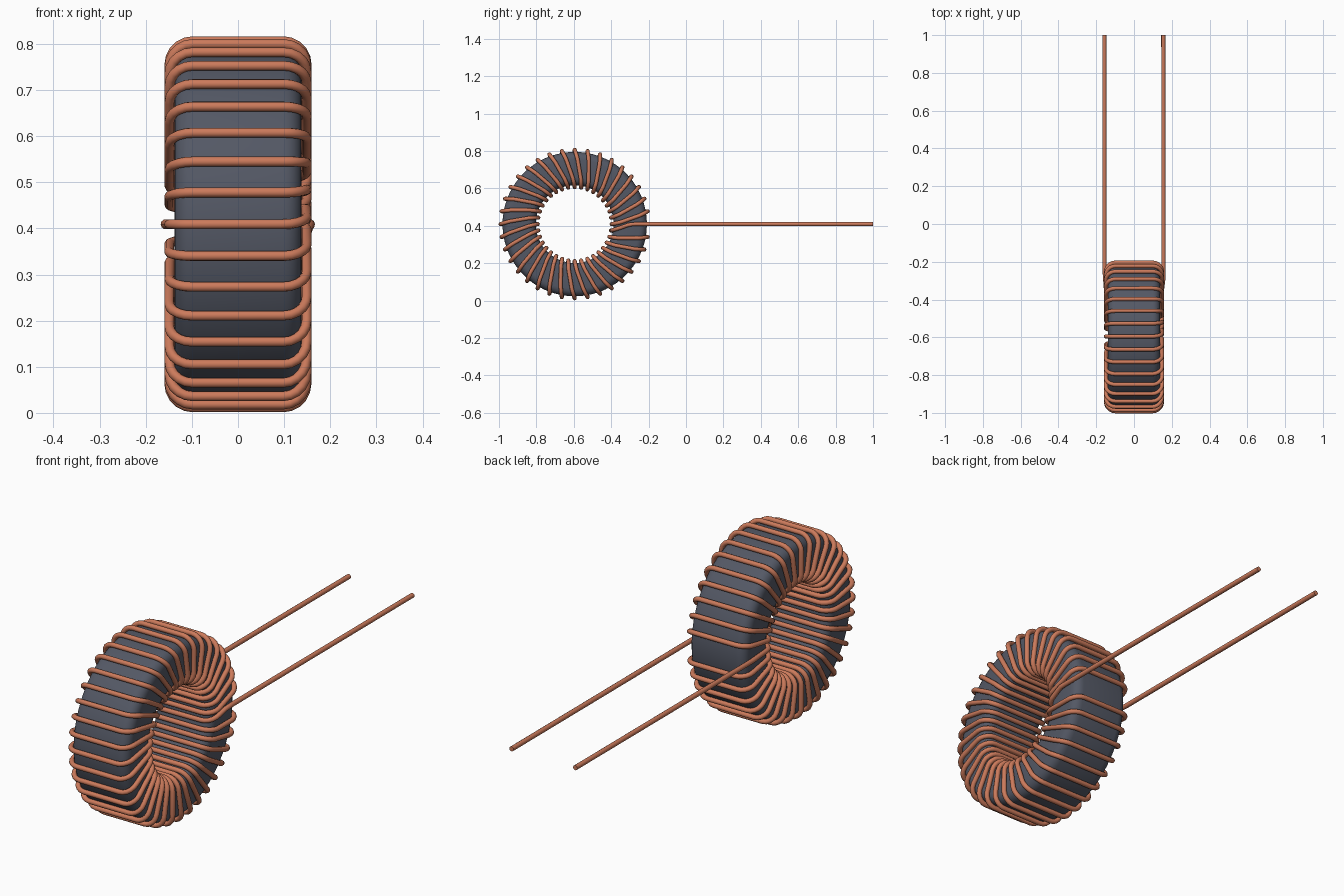
import bpy, bmesh, math
from mathutils import Vector, Matrix

if "Cube" in bpy.data.objects:
    bpy.data.objects.remove(bpy.data.objects["Cube"])

CY, CZ = -0.595, 0.409          # ring centre, axis along x
R_IN, R_OUT = 0.208, 0.386      # core radii
HALF, FILLET = 0.138, 0.04      # core half width and edge rounding
WIRE = 0.0108
SLOTS = 36
STEP = math.tau / SLOTS


def material(name, rgb):
    m = bpy.data.materials.new(name)
    m.use_nodes = True
    m.diffuse_color = (*rgb, 1)
    m.node_tree.nodes["Principled BSDF"].inputs["Base Color"].default_value = (*rgb, 1)
    return m


copper = material("copper", (0.60, 0.195, 0.105))
ferrite = material("dark grey ferrite", (0.088, 0.098, 0.13))


def corner(r, x, rad, start, n=5):
    """Quarter arc in the (radius, x) section, turning clockwise from start degrees."""
    return [(r + rad * math.cos(math.radians(start - 90 * i / n)),
             x + rad * math.sin(math.radians(start - 90 * i / n))) for i in range(n + 1)]


def section(offset):
    """Four rounded corners: inner -x, inner +x, outer +x, outer -x."""
    rad, a, b, h = FILLET + offset, R_IN + FILLET, R_OUT - FILLET, HALF - FILLET
    return [corner(a, -h, rad, 270), corner(a, h, rad, 180),
            corner(b, h, rad, 90), corner(b, -h, rad, 0)]


def place(r, x, ang):
    return Vector((x, CY + r * math.cos(ang), CZ + r * math.sin(ang)))


def finish(ob, mat):
    ob.data.materials.clear()
    ob.data.materials.append(mat)
    bpy.ops.object.select_all(action="DESELECT")
    ob.select_set(True)
    bpy.context.view_layer.objects.active = ob


# Ring core: rounded rectangle spun about the x axis
bm = bmesh.new()
vs = [bm.verts.new(place(r, x, 0)) for c in section(0) for r, x in c]
es = [bm.edges.new((vs[i], vs[(i + 1) % len(vs)])) for i in range(len(vs))]
bmesh.ops.spin(bm, geom=vs + es, cent=(0, CY, CZ), axis=(1, 0, 0),
               angle=math.tau, steps=72, use_merge=True)
bmesh.ops.remove_doubles(bm, verts=bm.verts, dist=1e-4)
bmesh.ops.recalc_face_normals(bm, faces=bm.faces)
mesh = bpy.data.meshes.new("ring_core")
bm.to_mesh(mesh)
bm.free()
core = bpy.data.objects.new("ring_core", mesh)
bpy.context.collection.objects.link(core)
finish(core, ferrite)
bpy.ops.object.shade_smooth_by_angle(angle=math.radians(40))

# Winding path: straight lead, 35 turns, second lead
in_neg, in_pos, out_pos, out_neg = section(WIRE)
ri, ro = R_IN - WIRE, R_OUT + WIRE
path = [Vector((-0.157, 1.0, CZ)), Vector((-0.157, CY + 0.36, CZ))]
path += [place(r, x, 0) for r, x in in_neg]
for k in range(1, SLOTS):
    base = (k - 1) * STEP
    # the +x face carries the advance to the next slot
    path += [place(r, x, base + STEP * (r - ri) / (ro - ri)) for r, x in in_pos + out_pos]
    path += [place(r, x, k * STEP) for r, x in out_neg + in_neg]
drop = ri * math.sin(STEP)
for r, x in in_pos:
    path.append(Vector((x, CY + r, CZ - drop * (0.305 - r) / (0.305 - ri))))
path += [Vector((0.153, CY + 0.285, CZ - 0.005)), Vector((0.156, CY + 0.305, CZ - 0.001)),
         Vector((0.156, CY + 0.33, CZ)), Vector((0.155, 1.0, CZ))]

# Copper wire swept along the path
cu = bpy.data.curves.new("copper_winding", "CURVE")
cu.dimensions = "3D"
cu.bevel_depth = WIRE
cu.bevel_resolution = 3
cu.use_fill_caps = True
sp = cu.splines.new("POLY")
sp.points.add(len(path) - 1)
for p, co in zip(sp.points, path):
    p.co = (*co, 1)
wire = bpy.data.objects.new("copper_winding", cu)
bpy.context.collection.objects.link(wire)
finish(wire, copper)
bpy.ops.object.convert(target="MESH")
bpy.ops.object.shade_smooth_by_angle(angle=math.radians(50))
